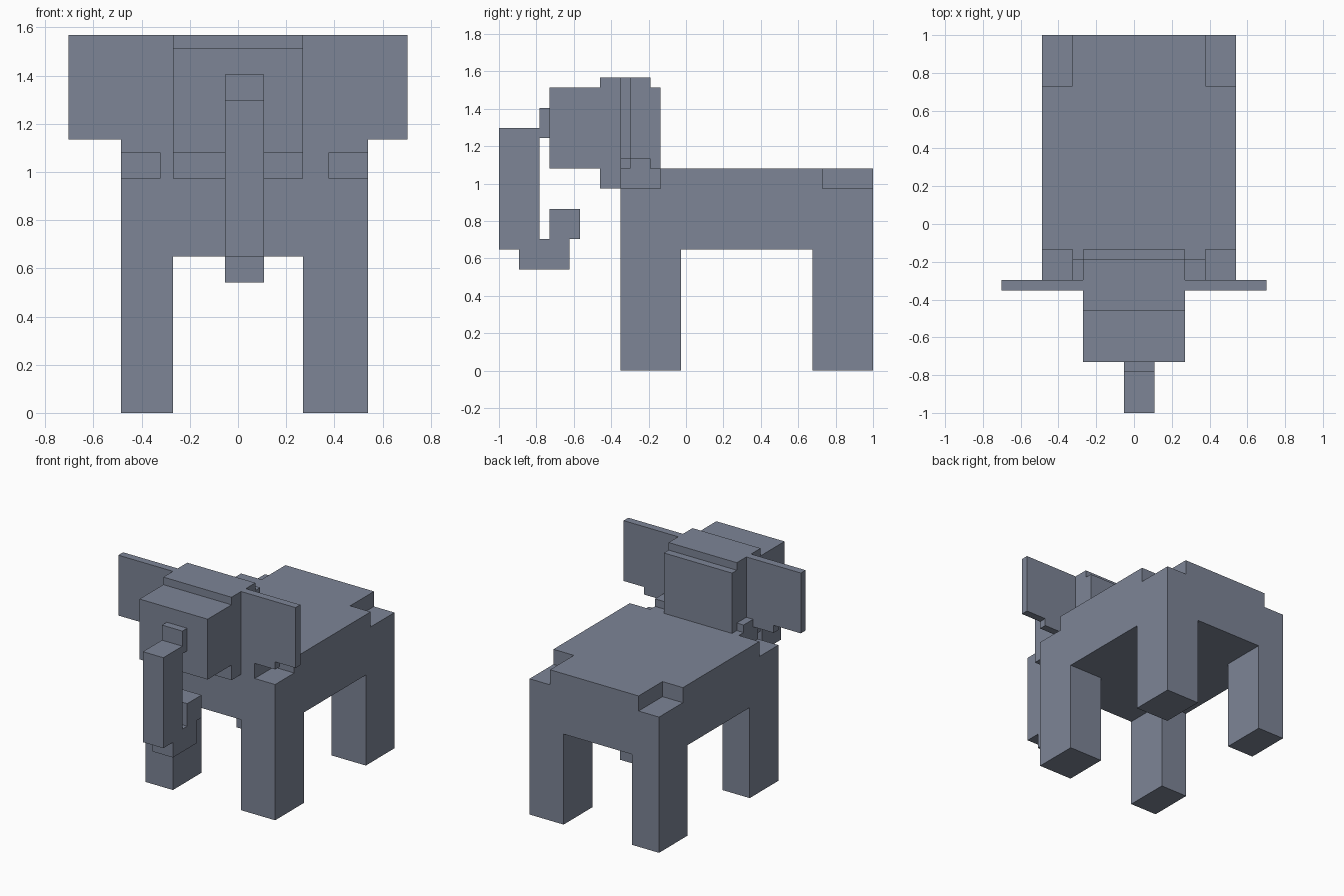
import bpy
import bmesh
from mathutils import Vector

if "Cube" in bpy.data.objects:
    bpy.data.objects.remove(bpy.data.objects["Cube"])

U = 2 / 37  # one block of the blocky model

grey = bpy.data.materials.new("blue grey hide")
grey.diffuse_color = (0.205, 0.233, 0.305, 1)
grey.use_nodes = True
grey.node_tree.nodes["Principled BSDF"].inputs["Base Color"].default_value = grey.diffuse_color


def extrude(name, profile, axis, lo, hi):
    """Extrude a 2D outline (in blocks) along an axis; the outline uses the other two axes in order."""
    bm = bmesh.new()
    verts = []
    for p in profile:
        co = list(p)
        co.insert(axis, lo)
        verts.append(bm.verts.new(Vector(co) * U))
    face = bm.faces.new(verts)
    out = bmesh.ops.extrude_face_region(bm, geom=[face], use_keep_orig=True)
    shift = Vector((0, 0, 0))
    shift[axis] = (hi - lo) * U
    bmesh.ops.translate(bm, vec=shift, verts=[g for g in out["geom"] if isinstance(g, bmesh.types.BMVert)])
    bmesh.ops.recalc_face_normals(bm, faces=bm.faces)
    mesh = bpy.data.meshes.new(name)
    bm.to_mesh(mesh)
    bm.free()
    mesh.materials.append(grey)
    obj = bpy.data.objects.new(name, mesh)
    bpy.context.collection.objects.link(obj)
    return obj


def box(name, x, y, z):
    return extrude(name, [(x[0], y[0]), (x[1], y[0]), (x[1], y[1]), (x[0], y[1])], 2, *z)


# Body: lower block and a back with its four corners cut away
box("body", (-9, 10), (-6.5, 18.5), (12, 18))
extrude("back", [(-6, -6.5), (7, -6.5), (7, -2.5), (10, -2.5), (10, 13.5), (7, 13.5),
                 (7, 18.5), (-6, 18.5), (-6, 13.5), (-9, 13.5), (-9, -2.5), (-6, -2.5)], 2, 18, 20)
box("shoulders", (-6, 7), (-5.5, -3.5), (20, 21))

# Legs
for side, x in (("left", (-9, -5)), ("right", (5, 10))):
    for end, y in (("front", (-6.5, -0.5)), ("back", (12.5, 18.5))):
        box(f"{end}_leg_{side}", x, y, (0, 12))

# Head with brow ridge and throat
extrude("head", [(-13.5, 20), (-8.5, 20), (-8.5, 18), (-6.5, 18), (-6.5, 20), (-2.5, 20),
                 (-2.5, 28), (-3.5, 28), (-3.5, 29), (-8.5, 29), (-8.5, 28), (-13.5, 28)], 0, -5, 5)

# Ears: thin plates with a stepped lower edge
for side, s, step in (("left", -1, 9), ("right", 1, 10)):
    outline = [(5, 20), (step, 20), (step, 21), (13, 21), (13, 29), (5, 29)]
    extrude(f"ear_{side}", [(s * x, z) for x, z in outline], 1, -6.5, -5.5)

# Trunk: hangs in front and curls back under
extrude("trunk", [(-13.5, 26), (-14.5, 26), (-14.5, 24), (-18.5, 24), (-18.5, 12), (-16.5, 12),
                  (-16.5, 10), (-11.5, 10), (-11.5, 13), (-10.5, 13), (-10.5, 16), (-13.5, 16),
                  (-13.5, 13), (-14.5, 13), (-14.5, 23), (-13.5, 23)], 0, -1, 2)
